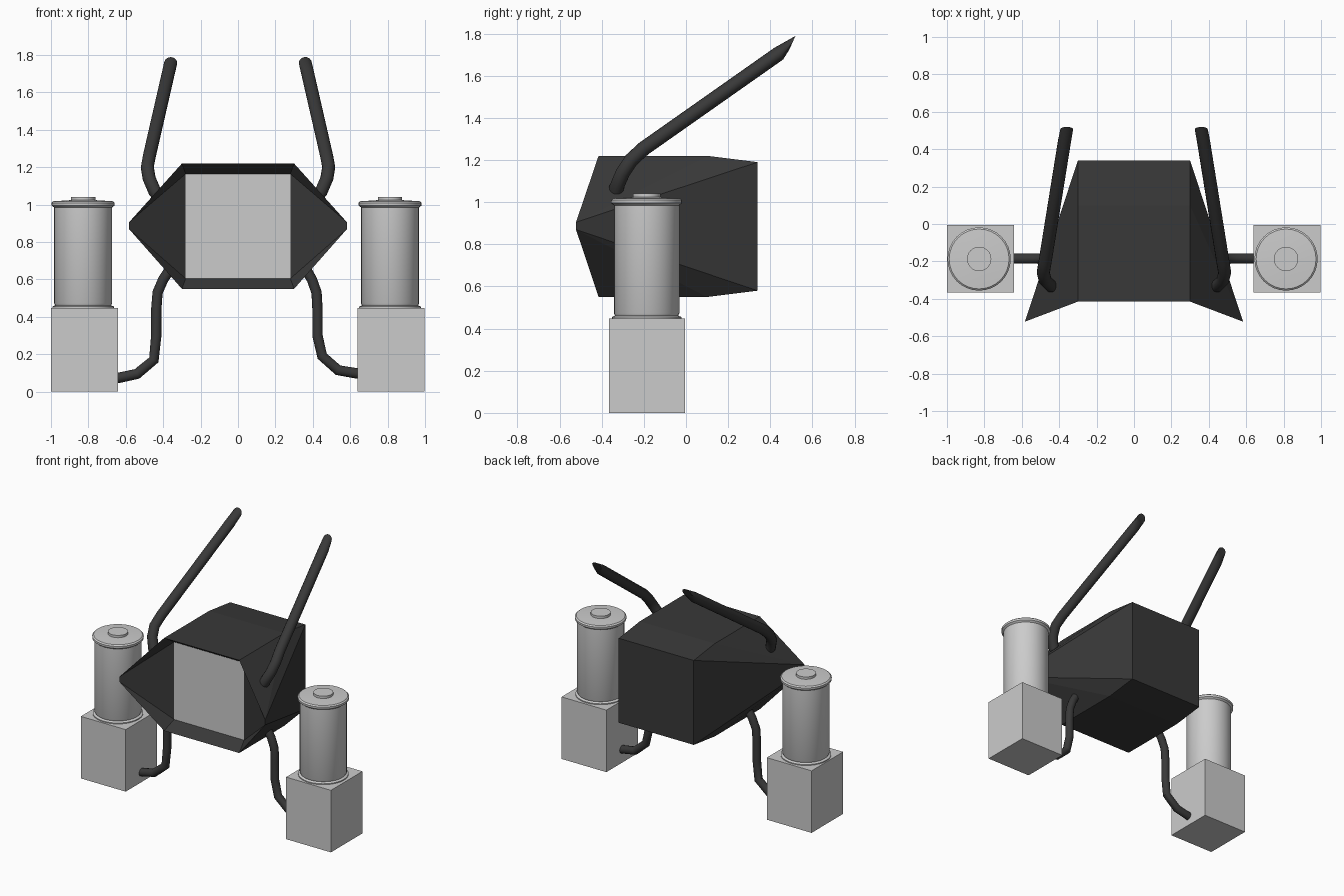
import bpy, bmesh, math
from mathutils import Vector

if "Cube" in bpy.data.objects:
    bpy.data.objects.remove(bpy.data.objects["Cube"])

dark = bpy.data.materials.new("dark_shell")
dark.diffuse_color = (0.04, 0.04, 0.04, 1)
dark.use_nodes = True
dark.node_tree.nodes["Principled BSDF"].inputs["Base Color"].default_value = dark.diffuse_color


def add_mesh(name, verts, faces, mat=None, smooth=False):
    bm = bmesh.new()
    vs = [bm.verts.new(v) for v in verts]
    for f in faces:
        bm.faces.new([vs[i] for i in f])
    bmesh.ops.recalc_face_normals(bm, faces=bm.faces)
    me = bpy.data.meshes.new(name)
    bm.to_mesh(me)
    bm.free()
    ob = bpy.data.objects.new(name, me)
    bpy.context.collection.objects.link(ob)
    if mat:
        me.materials.append(mat)
    if smooth:
        bpy.ops.object.select_all(action='DESELECT')
        ob.select_set(True)
        bpy.context.view_layer.objects.active = ob
        bpy.ops.object.shade_smooth_by_angle(angle=math.radians(35))
    return ob


def skin(rings, n):
    """Side quads between rings plus both end caps."""
    faces = [(r * n + i, r * n + (i + 1) % n, (r + 1) * n + (i + 1) % n, (r + 1) * n + i)
             for r in range(rings - 1) for i in range(n)]
    return faces + [tuple(range(n)), tuple(range((rings - 1) * n, rings * n))]


def lathe(name, profile, cx, cy, n=32):
    verts = [(cx + r * math.cos(2 * math.pi * i / n), cy + r * math.sin(2 * math.pi * i / n), z)
             for r, z in profile for i in range(n)]
    return add_mesh(name, verts, skin(len(profile), n), smooth=True)


def tube(name, path, r, end_normal=None, n=14):
    p = [Vector(q) for q in path]
    verts, side = [], None
    for k, c in enumerate(p):
        a = (c - p[k - 1]).normalized() if k else Vector()
        b = (p[k + 1] - c).normalized() if k < len(p) - 1 else Vector()
        t = (a + b).normalized()
        if end_normal and k == len(p) - 1:
            t = Vector(end_normal).normalized()
        if side is None:
            side = t.orthogonal()
        side = (side - t * side.dot(t)).normalized()
        up = t.cross(side)
        for i in range(n):
            w = 2 * math.pi * i / n
            verts.append(c + (side * math.cos(w) + up * math.sin(w)) * r)
    return add_mesh(name, verts, skin(len(p), n), dark, smooth=True)


# Faceted hull: centre outline (x, y, z) plus a two-point spike on each side
outline = [(0.28, -0.33, 1.165), (0.30, -0.415, 1.22), (0.30, 0.10, 1.22), (0.30, 0.34, 1.19),
           (0.30, 0.34, 0.58), (0.30, 0.10, 0.55), (0.30, -0.415, 0.55), (0.28, -0.33, 0.605)]
spike = [(0.583, -0.522, 0.905), (0.583, -0.522, 0.87)]
half = outline + spike
verts = [(s * x, y, z) for s in (1, -1) for x, y, z in half]
faces = [(i, i + 1, i + 11, i + 10) for i in range(7)]
for o in (0, 10):
    local = [(8, 0, 1), (8, 1, 2), (8, 2, 3), (8, 3, 4, 9), (9, 4, 5), (9, 5, 6), (9, 6, 7), (9, 7, 0, 8)]
    faces += [tuple(o + i for i in f) for f in local]
add_mesh("hull", verts, faces, dark)

# Recessed grey front panel
add_mesh("front_panel", [(-0.28, -0.33, 0.605), (0.28, -0.33, 0.605),
                         (0.28, -0.33, 1.165), (-0.28, -0.33, 1.165)], [(0, 1, 2, 3)])

# Swept-back upper tubes
upper = [(0.39, -0.325, 1.00), (0.445, -0.33, 1.07), (0.475, -0.30, 1.14), (0.485, -0.26, 1.20),
         (0.475, -0.20, 1.255), (0.372, 0.44, 1.705), (0.36, 0.505, 1.757)]
for s, tag in ((1, "right"), (-1, "left")):
    tube("upper_tube_" + tag, [(s * x, y, z) for x, y, z in upper], 0.035, (0, 0.9, -0.4))

# Lower hoses from hull to base blocks
hose_r = [(0.36, 0.66), (0.395, 0.60), (0.42, 0.53), (0.425, 0.44), (0.425, 0.30),
          (0.45, 0.19), (0.535, 0.115), (0.68, 0.09)]
hose_l = [(-0.36, 0.66), (-0.40, 0.60), (-0.43, 0.53), (-0.437, 0.44), (-0.437, 0.30),
          (-0.45, 0.17), (-0.54, 0.095), (-0.68, 0.065)]
for path, tag in ((hose_r, "right"), (hose_l, "left")):
    tube("lower_hose_" + tag, [(x, -0.185, z) for x, z in path], 0.028)

# Base blocks with canisters and caps
canister = [(0.165, 0.44), (0.165, 0.455), (0.15, 0.462), (0.155, 0.472), (0.155, 0.985),
            (0.168, 0.995), (0.169, 1.01), (0.16, 1.018), (0.067, 1.024)]
for bx, cx, tag in ((0.819, 0.813, "right"), (-0.821, -0.828, "left")):
    bpy.ops.mesh.primitive_cube_add(size=1, location=(bx, -0.185, 0.224))
    block = bpy.context.object
    block.name = "base_block_" + tag
    block.scale = (0.358, 0.36, 0.448)
    lathe("canister_" + tag, canister, cx, -0.187)
    lathe("canister_cap_" + tag, [(0.065, 1.01), (0.065, 1.041)], cx, -0.187)
